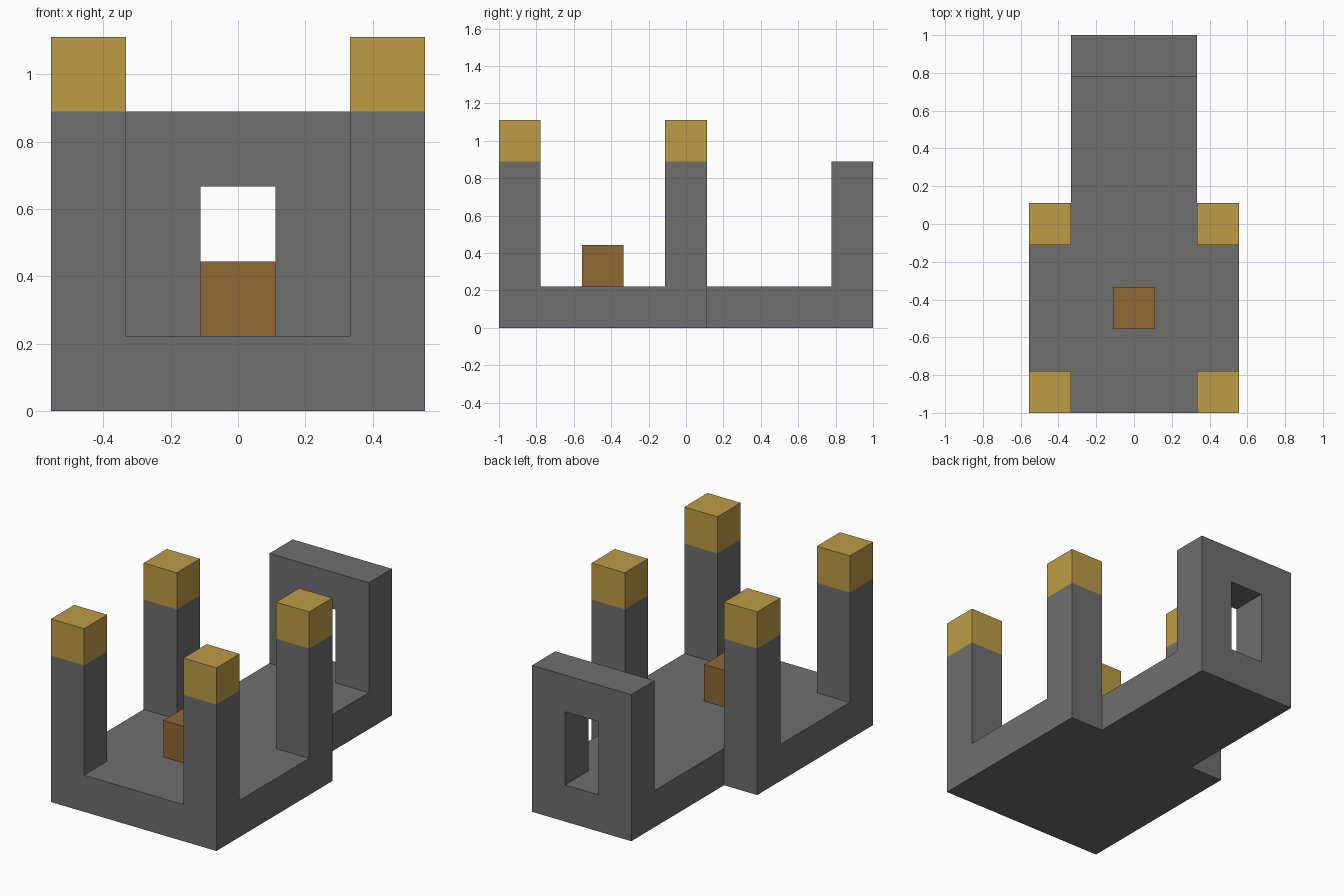
import bpy
import bmesh
from mathutils import Vector

U = 2 / 9  # block module: the model is nine modules long

if "Cube" in bpy.data.objects:
    bpy.data.objects.remove(bpy.data.objects["Cube"], do_unlink=True)


def material(name, rgb):
    mat = bpy.data.materials.new(name)
    mat.use_nodes = True
    mat.diffuse_color = (*rgb, 1)
    for node in mat.node_tree.nodes:
        if node.type == 'BSDF_PRINCIPLED':
            node.inputs["Base Color"].default_value = (*rgb, 1)
    return mat


stone = material("stone grey", (0.156, 0.156, 0.156))
gold = material("gold", (0.515, 0.333, 0.061))
brown = material("brown", (0.279, 0.144, 0.036))


def prism(name, outline, steps, mats, rule=None):
    """Extrude a closed outline (in modules) through successive step vectors."""
    bm = bmesh.new()
    face = bm.faces.new([bm.verts.new(Vector(p) * U) for p in outline])
    for i, step in enumerate(steps):
        made = bmesh.ops.extrude_face_region(bm, geom=[face], use_keep_orig=(i == 0))
        verts = [g for g in made["geom"] if isinstance(g, bmesh.types.BMVert)]
        old = face
        face = next(g for g in made["geom"] if isinstance(g, bmesh.types.BMFace))
        bmesh.ops.translate(bm, verts=verts, vec=Vector(step) * U)
        if i and old.is_valid:
            bm.faces.remove(old)
    bmesh.ops.recalc_face_normals(bm, faces=bm.faces)
    if rule:
        for f in bm.faces:
            f.material_index = rule(f.calc_center_median() / U)
    mesh = bpy.data.meshes.new(name)
    bm.to_mesh(mesh)
    bm.free()
    for mat in mats:
        mesh.materials.append(mat)
    obj = bpy.data.objects.new(name, mesh)
    bpy.context.collection.objects.link(obj)
    return obj


def square(x, y, z):
    return [(x + a / 2, y + b / 2, z) for a, b in ((-1, -1), (1, -1), (1, 1), (-1, 1))]


def mirrored(half):
    return half + [(-x, y, z) for x, y, z in reversed(half)]


# T-shaped floor slab: wide court in front, narrow walkway behind
prism("floor_slab",
      mirrored([(2.5, -4.5, 0), (2.5, 0.5, 0), (1.5, 0.5, 0), (1.5, 4.5, 0)]),
      [(0, 0, 1)], [stone])

# Back wall with a doorway standing on the slab
prism("back_wall",
      mirrored([(0.5, 3.5, 3), (0.5, 3.5, 1), (1.5, 3.5, 1), (1.5, 3.5, 4)][::-1]),
      [(0, 1, 0)], [stone])

# Four corner pillars with gold tops
for row, y in (("front", -4), ("rear", 0)):
    for side, x in (("left", 2), ("right", -2)):
        prism(f"{row}_{side}_pillar", square(x, y, 1), [(0, 0, 3), (0, 0, 1)],
              [stone, gold], lambda c: int(c.z > 4))

# Small block in the middle of the court
prism("centre_block", square(0, -2, 1), [(0, 0, 1)], [brown])
